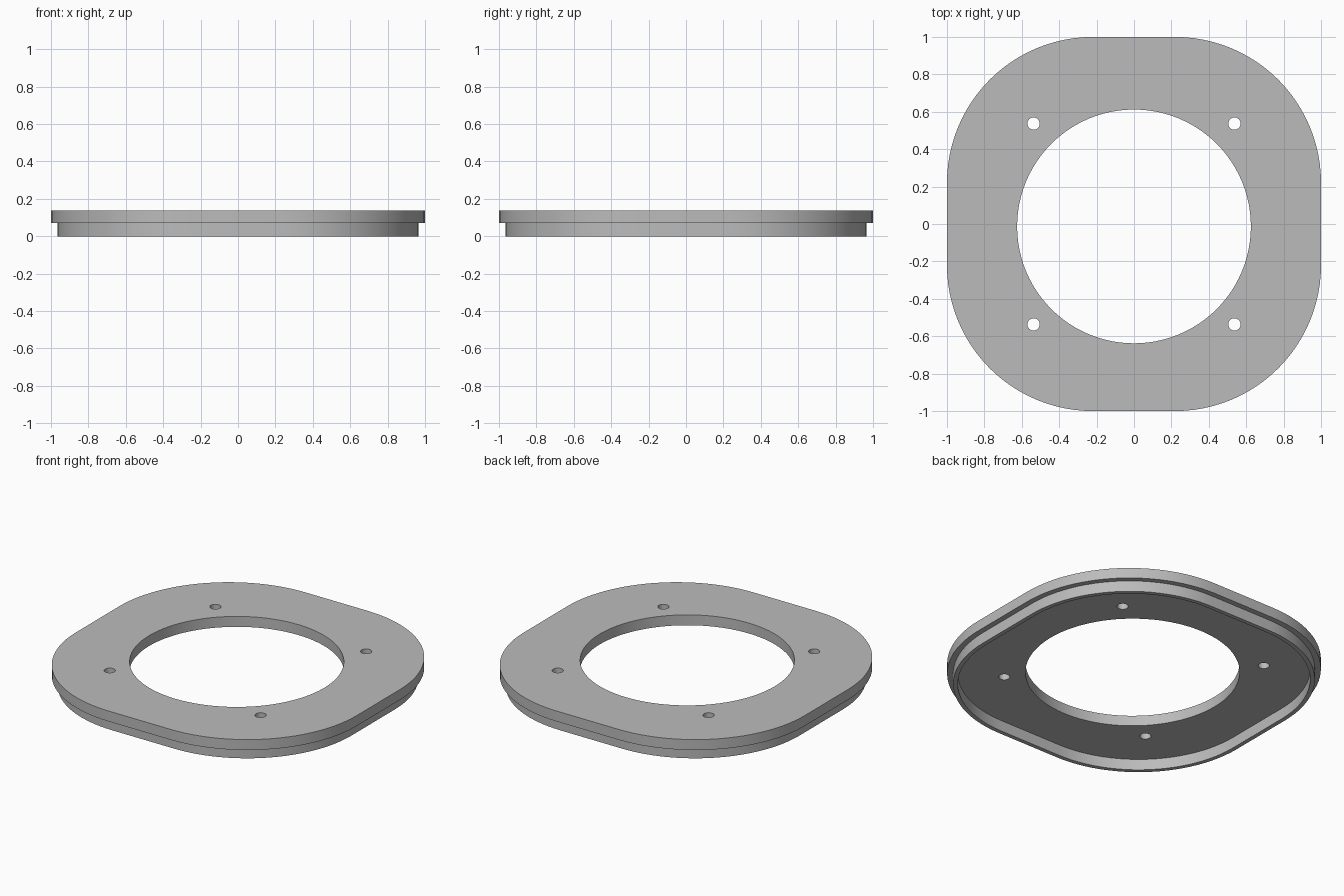
import bpy, bmesh, math

cube = bpy.data.objects.get("Cube")
if cube:
    bpy.data.objects.remove(cube, do_unlink=True)

grey = bpy.data.materials.new("plain grey")
grey.use_nodes = True
grey.diffuse_color = (0.5, 0.5, 0.5, 1)
grey.node_tree.nodes["Principled BSDF"].inputs["Base Color"].default_value = (0.5, 0.5, 0.5, 1)


def circle(cx, cy, r, n):
    return [(cx + r * math.cos(2 * math.pi * i / n), cy + r * math.sin(2 * math.pi * i / n))
            for i in range(n)]


def rounded_square(half, r, n=24):
    """Square outline with large rounded corners."""
    pts = []
    for k, (sx, sy) in enumerate([(1, 1), (-1, 1), (-1, -1), (1, -1)]):
        for i in range(n + 1):
            a = math.pi / 2 * (k + i / n)
            pts.append((sx * (half - r) + r * math.cos(a), sy * (half - r) + r * math.sin(a)))
    return pts


def extruded(name, loops, z0, z1):
    """Solid from an outer outline and hole outlines."""
    curve = bpy.data.curves.new(name + " outline", "CURVE")
    curve.dimensions = "2D"
    curve.fill_mode = "BOTH"
    curve.extrude = (z1 - z0) / 2
    for loop in loops:
        spline = curve.splines.new("POLY")
        spline.points.add(len(loop) - 1)
        for point, (x, y) in zip(spline.points, loop):
            point.co = (x, y, 0, 1)
        spline.use_cyclic_u = True
    temp = bpy.data.objects.new(name + " outline", curve)
    bpy.context.collection.objects.link(temp)
    bpy.context.view_layer.update()
    mesh = bpy.data.meshes.new_from_object(temp.evaluated_get(bpy.context.evaluated_depsgraph_get()))
    bpy.data.objects.remove(temp, do_unlink=True)

    bm = bmesh.new()
    bm.from_mesh(mesh)
    bmesh.ops.remove_doubles(bm, verts=bm.verts, dist=0.0001)
    bmesh.ops.translate(bm, verts=bm.verts, vec=(0, 0, (z0 + z1) / 2))
    bmesh.ops.recalc_face_normals(bm, faces=bm.faces)
    bm.to_mesh(mesh)
    bm.free()
    mesh.materials.clear()
    mesh.materials.append(grey)
    obj = bpy.data.objects.new(name, mesh)
    bpy.context.collection.objects.link(obj)
    bpy.ops.object.select_all(action="DESELECT")
    obj.select_set(True)
    bpy.context.view_layer.objects.active = obj
    bpy.ops.object.shade_smooth_by_angle(angle=math.radians(30))
    return obj


# Top plate with the central opening and four screw holes
screw = 0.537
holes = [circle(sx * screw, sy * screw, 0.033, 24) for sx in (-1, 1) for sy in (-1, 1)]
opening = circle(0, -0.013, 0.625, 96)
extruded("top_plate", [rounded_square(1, 0.78), opening] + holes, 0.07, 0.137)

# Thin skirt under the plate, set in from its edge
extruded("lower_skirt", [rounded_square(0.965, 0.745), rounded_square(0.938, 0.718)], 0, 0.07)
